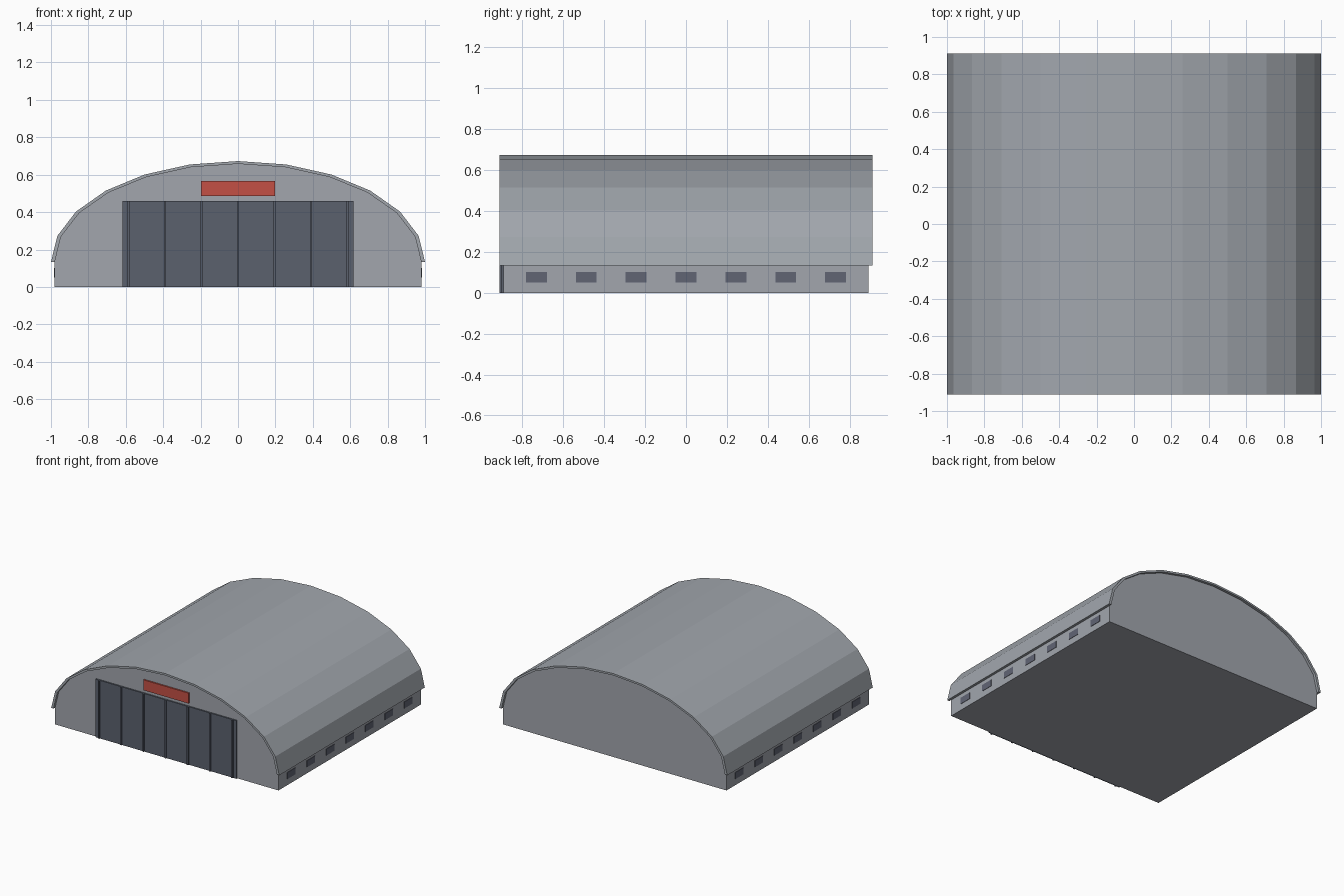
import bpy
import bmesh
from math import cos, sin, pi

cube = bpy.data.objects.get("Cube")
if cube:
    bpy.data.objects.remove(cube, do_unlink=True)


def material(name, rgb):
    mat = bpy.data.materials.new(name)
    mat.use_nodes = True
    mat.diffuse_color = (*rgb, 1)
    mat.node_tree.nodes["Principled BSDF"].inputs["Base Color"].default_value = (*rgb, 1)
    return mat


ROOF = material("roof grey", (0.36, 0.385, 0.42))
WALL = material("wall grey", (0.36, 0.38, 0.42))
DOOR = material("dark slate", (0.105, 0.12, 0.155))
GLASS = material("window slate", (0.12, 0.13, 0.175))
RED = material("sign red", (0.55, 0.08, 0.06))

SPRING = 0.133   # height where the vault starts
SEGMENTS = 12


def finish(name, bm, mat):
    bmesh.ops.recalc_face_normals(bm, faces=bm.faces)
    mesh = bpy.data.meshes.new(name)
    bm.to_mesh(mesh)
    bm.free()
    mesh.materials.append(mat)
    obj = bpy.data.objects.new(name, mesh)
    bpy.context.collection.objects.link(obj)
    return obj


def box(name, x, y, z, mat):
    """Box from (low, high) pairs on each axis."""
    bm = bmesh.new()
    bmesh.ops.create_cube(bm, size=1)
    for v in bm.verts:
        v.co = [lo + (c + 0.5) * (hi - lo) for c, (lo, hi) in zip(v.co, (x, y, z))]
    return finish(name, bm, mat)


def arch(rx, rz):
    steps = [pi * i / SEGMENTS for i in range(SEGMENTS + 1)]
    return [(rx * cos(a), SPRING + rz * sin(a)) for a in steps]


def extrude_y(name, strips, half, mat):
    """Extrude closed x-z outlines along y."""
    bm = bmesh.new()
    for outline in strips:
        face = bm.faces.new([bm.verts.new((x, -half, z)) for x, z in outline])
        new = bmesh.ops.extrude_face_region(bm, geom=[face])["geom"]
        bmesh.ops.translate(bm, vec=(0, 2 * half, 0),
                            verts=[g for g in new if isinstance(g, bmesh.types.BMVert)])
    return finish(name, bm, mat)


# Vaulted roof shell, with the end walls closing it slightly inside the rim
outer, inner = arch(1.0, 0.54), arch(0.98, 0.525)
extrude_y("roof_shell", [outer + inner[::-1]], 0.912, ROOF)
extrude_y("end_walls", [inner], 0.892, WALL)

# Low base wall
box("base_wall", (-0.98, 0.98), (-0.892, 0.892), (0, SPRING), WALL)

# Sliding door with upright ribs between its six leaves
box("hangar_door", (-0.618, 0.618), (-0.903, -0.88), (0, 0.46), DOOR)
for i in range(7):
    x = (i - 3) * 0.195
    box(f"door_rib_{i + 1}", (x - 0.006, x + 0.006), (-0.912, -0.9), (0, 0.46), DOOR)

# Sign board above the door
box("sign_board", (-0.198, 0.198), (-0.904, -0.885), (0.485, 0.567), RED)

# Row of small windows along both sides
for side, label in ((1, "left"), (-1, "right")):
    for i in range(7):
        y = (i - 3) * 0.244
        box(f"{label}_window_{i + 1}", sorted((side * 0.977, side * 0.983)),
            (y - 0.051, y + 0.051), (0.05, 0.102), GLASS)
